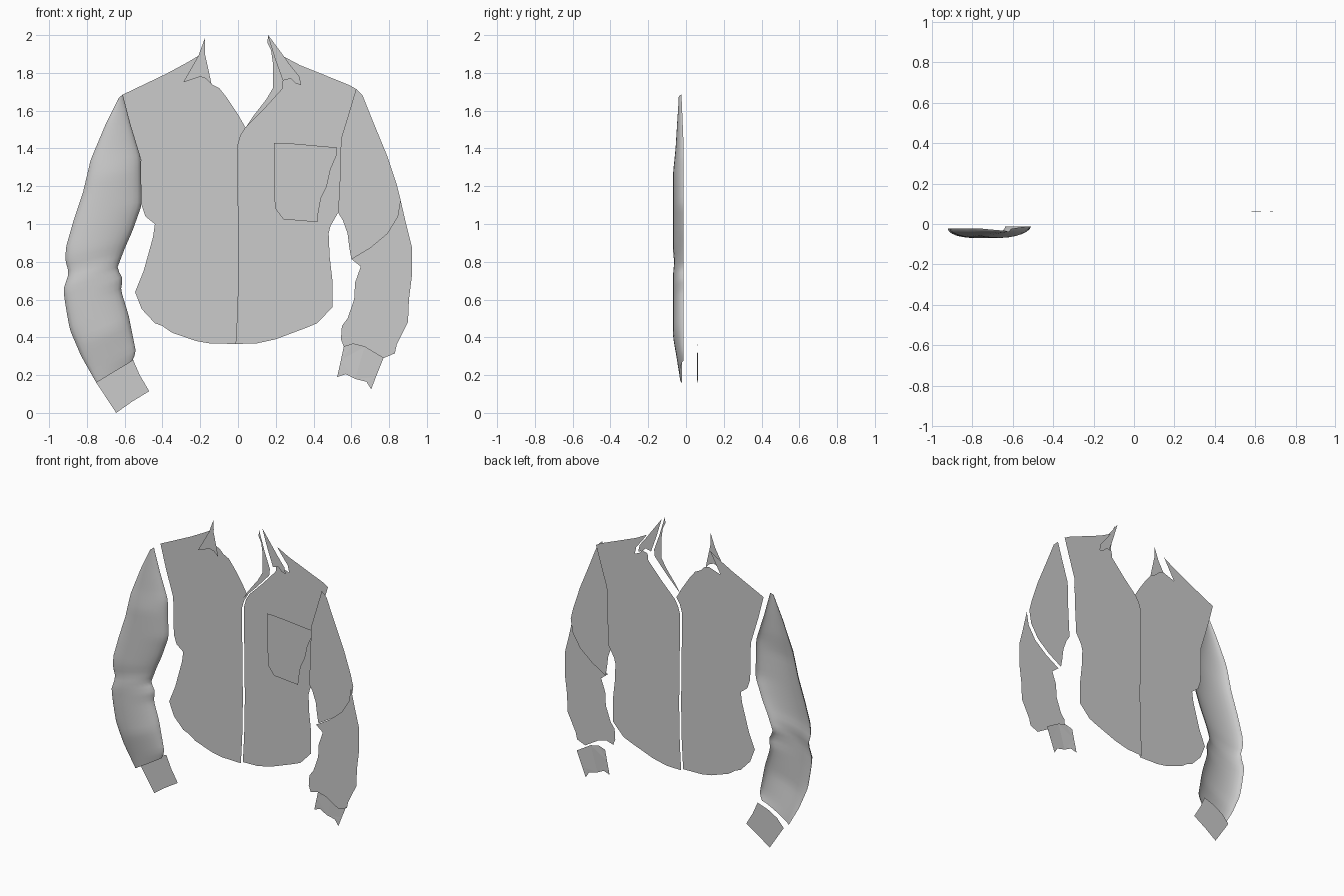
import bpy, bmesh, math


def make_object(name, bm):
    me = bpy.data.meshes.new(name)
    bm.to_mesh(me)
    bm.free()
    ob = bpy.data.objects.new(name, me)
    bpy.context.collection.objects.link(ob)
    return ob


def sheet(name, outline, y, bend=0.0):
    """Flat cloth piece from an (x, z) outline, facing the front."""
    bm = bmesh.new()
    mid = sum(p[0] for p in outline) / len(outline)
    verts = [bm.verts.new((x, y + bend * abs(x - mid), z)) for x, z in outline]
    face = bm.faces.new(verts)
    face.normal_update()
    if face.normal.y > 0:
        face.normal_flip()
    bmesh.ops.triangulate(bm, faces=[face])
    return make_object(name, bm)


def along(path, t):
    """Point at fraction t of a path's length."""
    lens = [math.dist(a, b) for a, b in zip(path, path[1:])]
    d = t * sum(lens)
    for a, b, l in zip(path, path[1:], lens):
        if d <= l:
            return [p + (q - p) * d / l for p, q in zip(a, b)]
        d -= l
    return list(path[-1])


# Seams shared by neighbouring pieces
front_seam = [(-0.01, 0.365), (0.0, 0.55), (0.005, 0.8), (0.0, 1.2),
              (0.0, 1.42), (0.015, 1.47), (0.04, 1.51)]
left_armhole = [(-0.61, 1.685), (-0.57, 1.53), (-0.515, 1.35), (-0.51, 1.1)]
right_armhole = [(0.625, 1.715), (0.585, 1.58), (0.545, 1.45),
                 (0.54, 1.25), (0.53, 1.06)]
elbow = [(0.86, 1.13), (0.845, 1.04), (0.79, 0.95), (0.70, 0.875), (0.60, 0.815)]
right_wrist = [(0.56, 0.35), (0.61, 0.365), (0.67, 0.35), (0.77, 0.29)]
left_collar_edge = [(-0.21, 1.89), (-0.25, 1.82), (-0.29, 1.75), (-0.20, 1.78),
                    (-0.17, 1.77), (-0.14, 1.74)]
flap_outer = [(0.24, 1.76), (0.28, 1.77), (0.305, 1.745), (0.335, 1.735),
              (0.325, 1.78), (0.27, 1.85), (0.245, 1.885)]
flap_inner = [(0.16, 2.0), (0.20, 1.87), (0.24, 1.76)]
lapel_outer = [(0.24, 1.76), (0.235, 1.715), (0.14, 1.61), (0.04, 1.51)]

# Shirt front panels
sheet("left_front_panel", left_armhole + [
    (-0.49, 1.04), (-0.44, 1.0), (-0.45, 0.93), (-0.50, 0.75), (-0.545, 0.64),
    (-0.51, 0.55), (-0.44, 0.475), (-0.40, 0.46), (-0.35, 0.425), (-0.22, 0.38),
    (-0.15, 0.368)] + front_seam + [
    (0.0, 1.58), (-0.06, 1.67), (-0.10, 1.72)] + left_collar_edge[::-1] + [
    (-0.26, 1.86), (-0.38, 1.795)], 0.045)
sheet("right_front_panel", right_armhole + [
    (0.49, 0.99), (0.48, 0.95), (0.485, 0.83), (0.50, 0.70), (0.50, 0.56),
    (0.42, 0.475), (0.36, 0.45), (0.20, 0.39), (0.10, 0.368)] + front_seam
    + lapel_outer[::-1][1:-1] + flap_outer + [(0.33, 1.84), (0.43, 1.80), (0.59, 1.735)],
    0.066)

# Chest pocket
sheet("pocket", [(0.19, 1.43), (0.24, 1.43), (0.525, 1.405), (0.52, 1.36), (0.49, 1.29),
                 (0.47, 1.20), (0.44, 1.14), (0.425, 1.06), (0.42, 1.01),
                 (0.24, 1.025), (0.195, 1.085)], 0.04)

# Collar pieces
sheet("left_collar", left_collar_edge + [(-0.155, 1.81), (-0.175, 1.90),
                                         (-0.175, 1.985)], -0.01)
sheet("right_lapel", flap_inner + lapel_outer[1:] + [
    (0.08, 1.57), (0.15, 1.66), (0.185, 1.72), (0.185, 1.85), (0.175, 1.92),
    (0.155, 1.96)], -0.003)
sheet("right_collar_flap", flap_inner + flap_outer[1:], 0.03)

# Right sleeve, two flat parts, and its cuff
sheet("right_upper_sleeve", right_armhole[::-1] + [
    (0.66, 1.68), (0.72, 1.53), (0.79, 1.36), (0.84, 1.21)] + elbow + [
    (0.59, 0.87), (0.58, 0.95), (0.555, 1.02)], 0.0)
sheet("right_lower_sleeve", elbow + [
    (0.65, 0.775), (0.62, 0.69), (0.615, 0.60), (0.58, 0.50), (0.55, 0.46),
    (0.545, 0.39)] + right_wrist + [
    (0.83, 0.315), (0.84, 0.36), (0.90, 0.48), (0.905, 0.60), (0.92, 0.72),
    (0.92, 0.88), (0.89, 1.0)], -0.025)
sheet("right_cuff", right_wrist + [
    (0.73, 0.19), (0.705, 0.125), (0.68, 0.165), (0.62, 0.18), (0.57, 0.205),
    (0.525, 0.19), (0.545, 0.28)], 0.058, 0.05)

# Left sleeve, a softly bulging open shell
outer = [(-0.63, 1.67), (-0.70, 1.53), (-0.78, 1.34), (-0.82, 1.17), (-0.87, 1.02),
         (-0.91, 0.88), (-0.915, 0.81), (-0.895, 0.74), (-0.925, 0.65), (-0.91, 0.55),
         (-0.89, 0.44), (-0.83, 0.30), (-0.75, 0.16)]
inner = left_armhole + [(-0.56, 0.96), (-0.60, 0.87), (-0.64, 0.765), (-0.61, 0.71),
                        (-0.62, 0.65), (-0.58, 0.52), (-0.56, 0.42), (-0.54, 0.32),
                        (-0.56, 0.275)]
ROWS, COLS = 48, 12
bm = bmesh.new()
grid = []
for i in range(ROWS + 1):
    t = i / ROWS
    a, b = along(outer, t), along(inner, t)
    puff = 0.052 * min(1, 0.15 + 3 * t, 0.3 + 5 * (1 - t))
    puff *= 1 - 0.12 * math.exp(-((t - 0.6) / 0.03) ** 2)
    row = []
    for j in range(COLS + 1):
        s = 0.5 - 0.5 * math.cos(math.pi * j / COLS)
        y0 = -0.022 + 0.01 * s - 0.012 * max(0, 1 - 5 * t)
        row.append(bm.verts.new((a[0] + (b[0] - a[0]) * s,
                                 y0 - puff * math.sin(math.pi * j / COLS),
                                 a[1] + (b[1] - a[1]) * s)))
    grid.append(row)
for r, q in zip(grid, grid[1:]):
    for j in range(COLS):
        bm.faces.new((r[j], q[j], q[j + 1], r[j + 1])).smooth = True
make_object("left_sleeve", bm)

# Left cuff
sheet("left_cuff", [(-0.75, 0.16), (-0.70, 0.215), (-0.63, 0.255), (-0.555, 0.28),
                    (-0.52, 0.20), (-0.47, 0.115), (-0.56, 0.06), (-0.645, 0.0)], 0.03)
